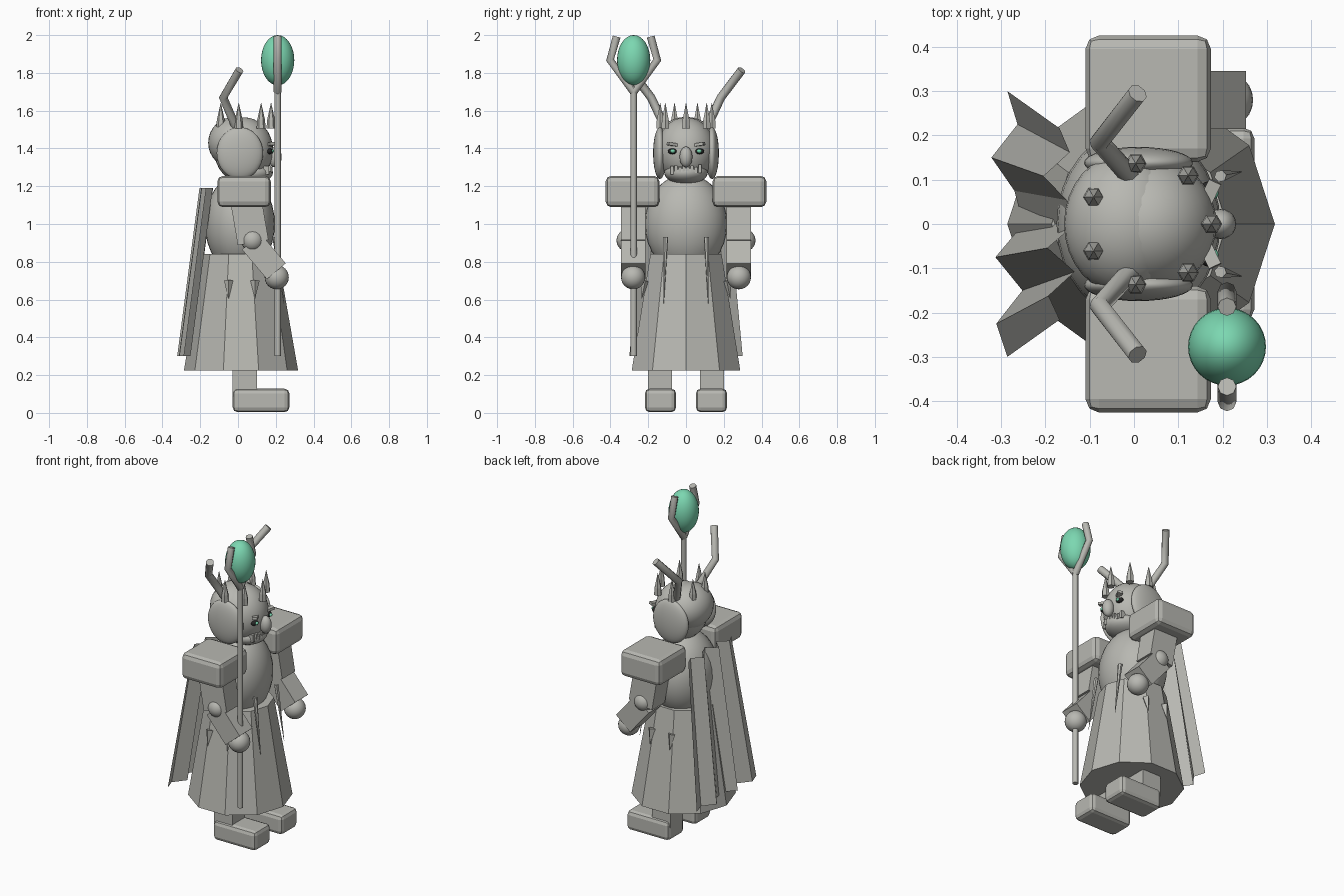
import bpy, bmesh, math
from mathutils import Vector, Matrix

if "Cube" in bpy.data.objects:
    bpy.data.objects.remove(bpy.data.objects["Cube"])


def material(name, rgb):
    m = bpy.data.materials.new(name)
    m.diffuse_color = (*rgb, 1)
    m.use_nodes = True
    m.node_tree.nodes["Principled BSDF"].inputs["Base Color"].default_value = m.diffuse_color
    return m


STONE = material("warm grey", (0.48, 0.48, 0.445))
GREEN = material("jade green", (0.20, 0.68, 0.44))
DARK = material("dark socket", (0.02, 0.02, 0.02))


def make(name, bm, mat=STONE, smooth=False):
    bmesh.ops.recalc_face_normals(bm, faces=bm.faces[:])
    me = bpy.data.meshes.new(name)
    bm.to_mesh(me)
    bm.free()
    me.materials.append(mat)
    ob = bpy.data.objects.new(name, me)
    bpy.context.collection.objects.link(ob)
    if smooth:
        bpy.ops.object.select_all(action='DESELECT')
        ob.select_set(True)
        bpy.context.view_layer.objects.active = ob
        bpy.ops.object.shade_smooth_by_angle(angle=math.radians(40))
    return ob


def ball(name, c, r, mat=STONE, seg=32):
    bm = bmesh.new()
    bmesh.ops.create_uvsphere(bm, u_segments=seg, v_segments=seg // 2, radius=1)
    bmesh.ops.transform(bm, matrix=Matrix.Translation(c) @ Matrix.Diagonal((*r, 1)), verts=bm.verts)
    return make(name, bm, mat, True)


def box(name, c, size, bevel=0, rot=None, mat=STONE):
    bm = bmesh.new()
    bmesh.ops.create_cube(bm, size=1)
    bmesh.ops.scale(bm, vec=size, verts=bm.verts)
    if bevel:
        bmesh.ops.bevel(bm, geom=bm.edges[:], offset=bevel, segments=2,
                        profile=0.5, affect='EDGES')
    m = Matrix.Translation(c) @ (rot or Matrix())
    bmesh.ops.transform(bm, matrix=m, verts=bm.verts)
    return make(name, bm, mat)


def cone(name, a, b, r1, r2, sides, smooth=False):
    """Tapered rod from point a to point b."""
    a, b = Vector(a), Vector(b)
    bm = bmesh.new()
    bmesh.ops.create_cone(bm, cap_ends=True, segments=sides, radius1=r1, radius2=r2, depth=(b - a).length)
    q = (b - a).to_track_quat('Z', 'Y').to_matrix().to_4x4()
    bmesh.ops.transform(bm, matrix=Matrix.Translation((a + b) / 2) @ q, verts=bm.verts)
    return make(name, bm, STONE, smooth)


def tube(name, pts, r):
    """Bent rod with capped ends."""
    cu = bpy.data.curves.new(name, 'CURVE')
    cu.dimensions = '3D'
    cu.bevel_depth, cu.bevel_resolution, cu.use_fill_caps = r, 2, True
    sp = cu.splines.new('POLY')
    sp.points.add(len(pts) - 1)
    for p, q in zip(sp.points, pts):
        p.co = (*q, 1)
    cu.materials.append(STONE)
    ob = bpy.data.objects.new(name, cu)
    bpy.context.collection.objects.link(ob)
    return ob


def loft(name, rings, closed=True):
    """Skin between rings of points."""
    bm = bmesh.new()
    vs = [[bm.verts.new(p) for p in ring] for ring in rings]
    n = len(vs[0])
    for lo, hi in zip(vs, vs[1:]):
        for i in range(n if closed else n - 1):
            j = (i + 1) % n
            bm.faces.new((lo[i], lo[j], hi[j], hi[i]))
    if closed:
        bm.faces.new(vs[0])
        bm.faces.new(vs[-1])
    return make(name, bm)


def circle(cx, cy, z, r, n):
    return [(cx + r * math.cos(math.tau * i / n), cy + r * math.sin(math.tau * i / n), z) for i in range(n)]


# Torso and ten-sided robe
ball("torso", (0.01, 0, 1.0), (0.185, 0.218, 0.265))
loft("robe", [circle(0.016, 0, 0.225, 0.302, 10), circle(0.012, 0, 0.84, 0.198, 10)])

# Pleated cape, narrower at the shoulders
fold = [-0.286, -0.311, -0.252, -0.313, -0.25, -0.27, -0.322, -0.263, -0.286]
hem = [(x, -0.3 + 0.075 * i, 0.3) for i, x in enumerate(fold)]
collar = [(x + 0.118, y * 0.72, 1.19) for x, y, z in hem]
loft("cape", [hem, collar], closed=False)

# Head, jaw, nose and back of the head
ball("skull_back", (-0.02, 0, 1.43), (0.138, 0.16, 0.137))
ball("face", (0.03, 0, 1.39), (0.156, 0.155, 0.175))
ball("jaw", (0.06, 0, 1.272), (0.125, 0.115, 0.062))
ball("nose", (0.195, 0, 1.355), (0.036, 0.034, 0.055), seg=20)

# Mouth: alternating teeth
for i in range(8):
    y = -0.0735 + 0.021 * i
    x = 0.03 + 0.15 * math.sqrt(1 - (y / 0.15) ** 2)
    tall = 0.045 if i in (0, 7) else 0.032
    box("tooth", (x - 0.012, y, 1.285 + (0.008 if i % 2 else 0)), (0.03, 0.016, tall))

# Crown: seven spikes around the brow
for i in range(7):
    a = math.tau * i / 7
    c = (0.035 + 0.14 * math.cos(a), 0.14 * math.sin(a))
    loft("crown_spike", [circle(*c, z, r, 6) for z, r in
                         ((1.505, 0.024), (1.55, 0.021), (1.64, 0.001))])

# Paired parts
for s in (-1, 1):
    ball("cheek_guard", (0.01, s * 0.138, 1.375), (0.123, 0.036, 0.137))
    tube("horn", [(-0.01, s * 0.11, 1.51), (-0.078, s * 0.185, 1.67), (0.008, s * 0.295, 1.815)], 0.023)

    # Eyes and slanted brows
    ball("eye_socket", (0.166, s * 0.07, 1.385), (0.018, 0.026, 0.016), DARK, 16)
    ball("eye", (0.18, s * 0.07, 1.386), (0.011, 0.013, 0.010), GREEN, 12)
    box("brow", (0.17, s * 0.068, 1.421), (0.03, 0.062, 0.016), 0,
        Matrix.Rotation(-s * 0.45, 4, 'Z') @ Matrix.Rotation(s * 0.15, 4, 'X'))

    # Shoulder, arm and hand
    box("shoulder_pad", (0.032, s * 0.283, 1.172), (0.283, 0.285, 0.166), 0.03)
    box("upper_arm", (0.06, s * 0.28, 1.02), (0.165, 0.13, 0.24), 0,
        Matrix.Rotation(-0.17, 4, 'Y'))
    ball("elbow", (0.077, s * 0.308, 0.913), (0.06, 0.06, 0.06), seg=24)
    box("forearm", (0.137, s * 0.28, 0.828), (0.13, 0.13, 0.205), 0,
        Matrix.Rotation(-0.70, 4, 'Y'))
    ball("hand", (0.205, s * 0.28, 0.718), (0.064, 0.064, 0.064), seg=24)

    # Leg and shoe
    box("leg", (0.035, s * 0.137, 0.24), (0.13, 0.127, 0.30))
    box("shoe", (0.122, s * 0.135, 0.066), (0.30, 0.165, 0.124), 0.025)

    # Hanging spikes on the robe
    cone("front_tassel", (0.195, s * 0.108, 0.93), (0.243, s * 0.118, 0.58), 0.014, 0.001, 6)
    for x in (-0.05, 0.09):
        cone("side_tassel", (x, s * 0.215, 0.70), (x, s * 0.235, 0.605), 0.024, 0.001, 4)

    # Staff prongs gripping the gem
    tube("staff_prong", [(0.21, -0.277, 1.70), (0.21, -0.277 + s * 0.125, 1.868),
                         (0.21, -0.277 + s * 0.09, 1.992)], 0.021)

# Staff and gem
cone("staff", (0.21, -0.277, 0.3), (0.21, -0.277, 1.73), 0.017, 0.017, 12, True)
ball("gem", (0.21, -0.277, 1.867), (0.088, 0.088, 0.133), GREEN)
